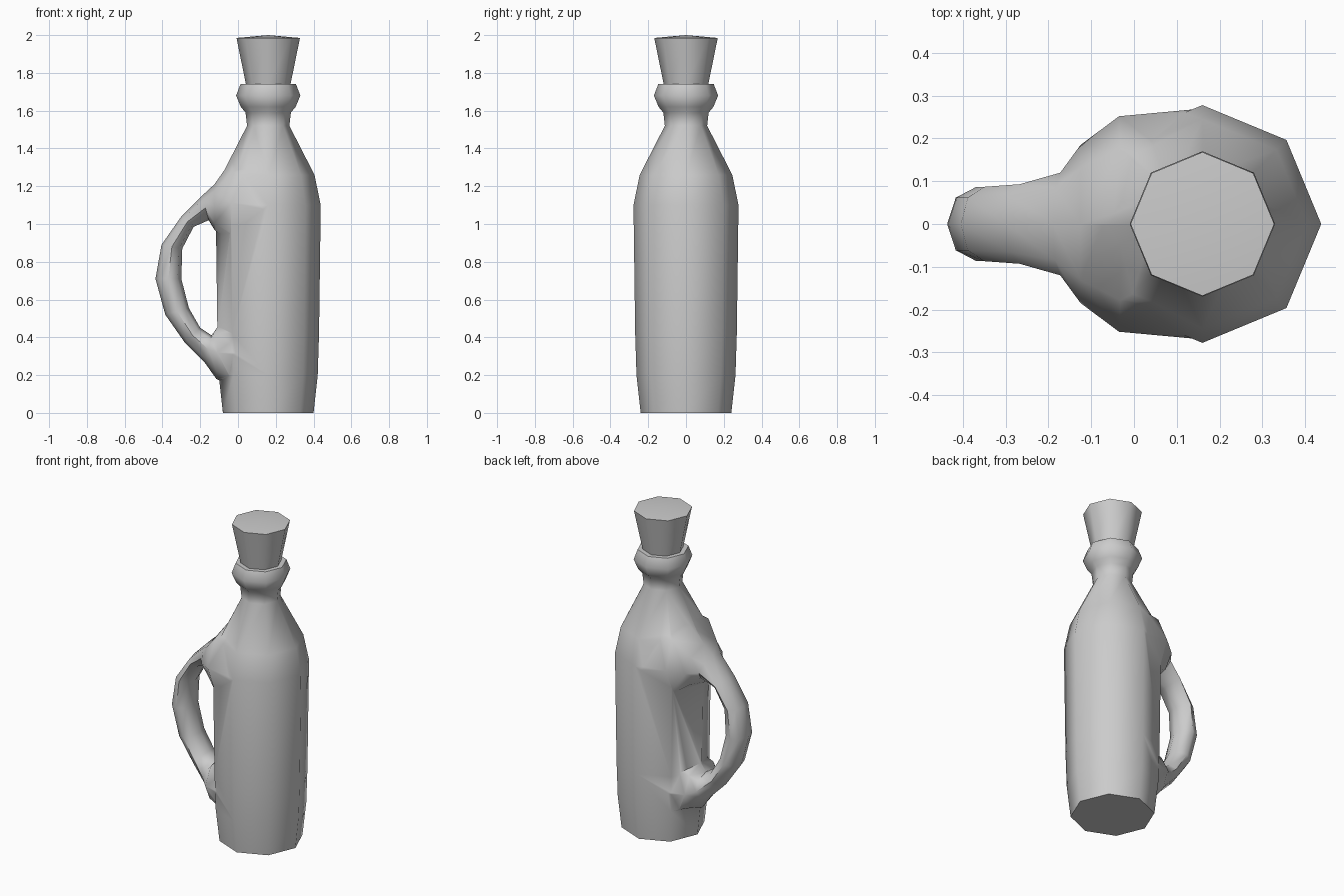
import bpy, bmesh, math

if "Cube" in bpy.data.objects:
    bpy.data.objects.remove(bpy.data.objects["Cube"])

SIDES = 8
AXIS_X = 0.16


def loft(name, rings):
    """Skin a list of equal-sized rings and cap both ends."""
    bm = bmesh.new()
    loops = [[bm.verts.new(p) for p in ring] for ring in rings]
    for a, b in zip(loops, loops[1:]):
        for i in range(SIDES):
            j = (i + 1) % SIDES
            bm.faces.new((a[i], a[j], b[j], b[i]))
    bm.faces.new(loops[0])
    cap = bm.faces.new(loops[-1])
    if name == "stopper":  # slightly domed top
        bmesh.ops.poke(bm, faces=[cap])
        bm.verts.ensure_lookup_table()
        bm.verts[-1].co.z = 2.0
    bmesh.ops.recalc_face_normals(bm, faces=bm.faces)
    mesh = bpy.data.meshes.new(name)
    bm.to_mesh(mesh)
    bm.free()
    obj = bpy.data.objects.new(name, mesh)
    bpy.context.collection.objects.link(obj)
    return obj


def level(r, z):
    """Horizontal octagon around the bottle axis."""
    return [(AXIS_X + r * math.cos(math.tau * i / SIDES),
             r * math.sin(math.tau * i / SIDES), z) for i in range(SIDES)]


def section(xo, zo, xi, zi, w):
    """Handle octagon from its outer point, inner point and half width."""
    ring = []
    for i in range(SIDES):
        a = math.tau * i / SIDES
        t = (1 + math.cos(a)) / 2
        ring.append((xi + (xo - xi) * t, w * math.sin(a), zi + (zo - zi) * t))
    return ring


def smooth(obj, angle):
    bpy.ops.object.select_all(action='DESELECT')
    obj.select_set(True)
    bpy.context.view_layer.objects.active = obj
    bpy.ops.object.shade_smooth_by_angle(angle=math.radians(angle))


# Bottle body, neck and rolled rim
bottle = loft("bottle", [level(r, z) for r, z in (
    (0.24, 0), (0.262, 0.2), (0.269, 0.42), (0.278, 1.1), (0.245, 1.26),
    (0.112, 1.52), (0.12, 1.59), (0.145, 1.62), (0.17, 1.68),
    (0.147, 1.74))])

# Handle, flaring into the body at both roots
handle = loft("handle", [section(*s) for s in (
    (0.16, 1.40, 0.16, 0.75, 0.27),
    (-0.03, 1.345, -0.04, 0.88, 0.252),
    (-0.125, 1.21, -0.125, 0.97, 0.185),
    (-0.19, 1.15, -0.155, 1.02, 0.12),
    (-0.30, 1.04, -0.235, 0.985, 0.093),
    (-0.405, 0.89, -0.295, 0.87, 0.087),
    (-0.437, 0.71, -0.30, 0.71, 0.087),
    (-0.385, 0.52, -0.26, 0.555, 0.087),
    (-0.28, 0.37, -0.20, 0.45, 0.09),
    (-0.175, 0.265, -0.14, 0.41, 0.125),
    (-0.115, 0.18, -0.105, 0.46, 0.17),
    (0.05, 0.10, 0.05, 0.52, 0.21))])

# Fuse handle and body into one surface
mod = bottle.modifiers.new("fuse", 'BOOLEAN')
mod.operation = 'UNION'
mod.solver = 'EXACT'
mod.object = handle
bpy.context.view_layer.objects.active = bottle
bpy.ops.object.modifier_apply(modifier=mod.name)
bpy.data.objects.remove(handle, do_unlink=True)
smooth(bottle, 60)

# Tapered stopper
stopper = loft("stopper", [level(r, z) for r, z in (
    (0.11, 1.70), (0.118, 1.74), (0.168, 1.985))])
smooth(stopper, 50)
